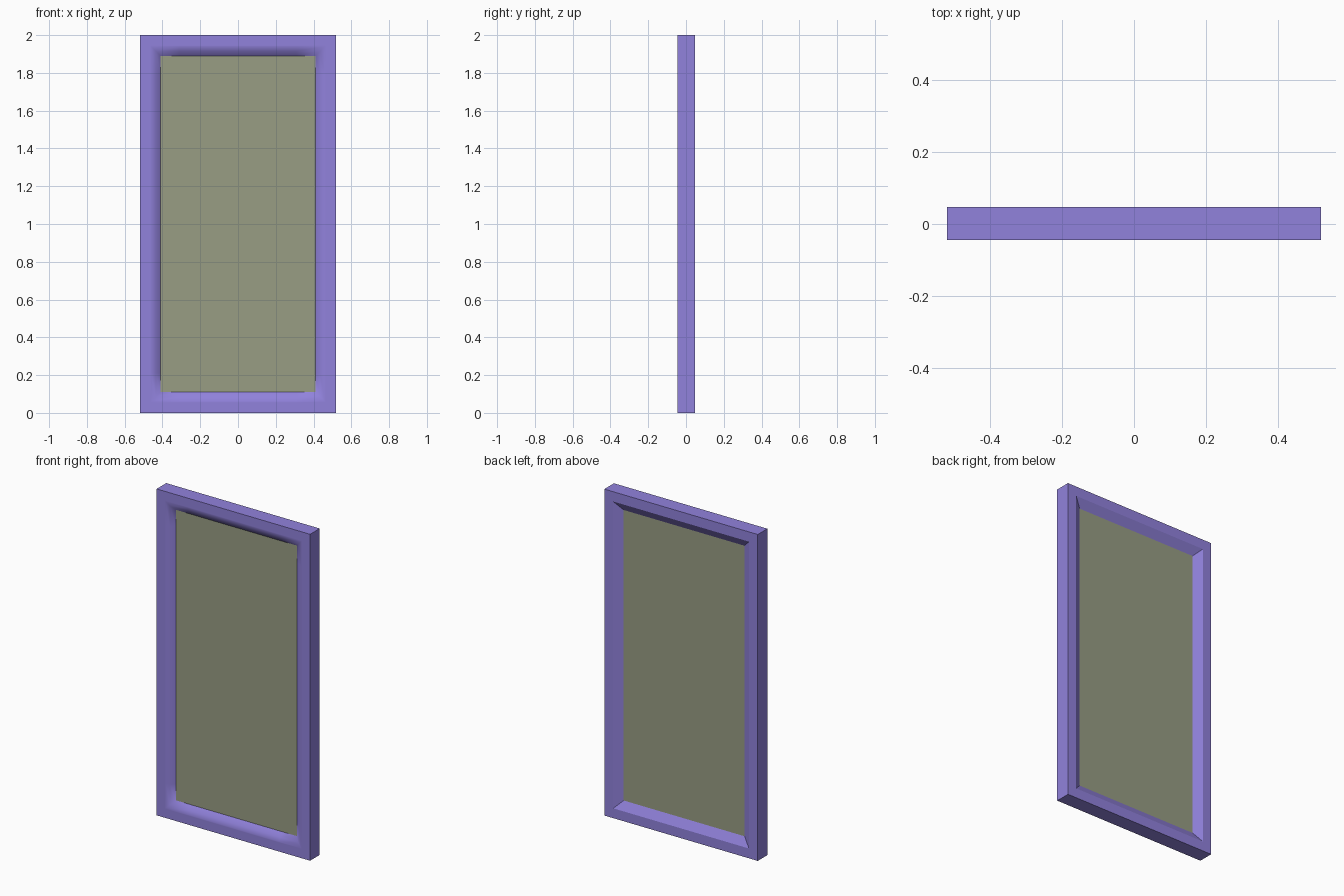
import bpy
import bmesh

HALF_W, HALF_H = 0.52, 1.0

if "Cube" in bpy.data.objects:
    bpy.data.objects.remove(bpy.data.objects["Cube"], do_unlink=True)


def make_material(name, rgb):
    mat = bpy.data.materials.new(name)
    mat.use_nodes = True
    mat.diffuse_color = (*rgb, 1)
    mat.node_tree.nodes["Principled BSDF"].inputs["Base Color"].default_value = (*rgb, 1)
    return mat


def add_object(name, bm, mat):
    bmesh.ops.recalc_face_normals(bm, faces=bm.faces)
    mesh = bpy.data.meshes.new(name)
    bm.to_mesh(mesh)
    bm.free()
    mesh.materials.append(mat)
    obj = bpy.data.objects.new(name, mesh)
    bpy.context.collection.objects.link(obj)
    return obj


def rectangle_loop(bm, inset, y):
    """Rectangle with extra stations beside each corner to keep the blend short."""
    w, h = HALF_W - inset, HALF_H - inset
    sw, sh = HALF_W - 0.21, HALF_H - 0.21
    outline = [(-w, -h), (-sw, -h), (sw, -h), (w, -h), (w, -sh), (w, sh),
               (w, h), (sw, h), (-sw, h), (-w, h), (-w, sh), (-w, -sh)]
    return [bm.verts.new((x, y, z + HALF_H)) for x, z in outline]


# Frame: soft moulding on the front, crisp chamfered recess on the back
profile = [(0, -0.045), (0.055, -0.045), (0.06, -0.045), (0.085, -0.037),
           (0.11, -0.015), (0.11, 0.018), (0.06, 0.048), (0, 0.048)]
FRONT_END = 4
bm = bmesh.new()
loops = [rectangle_loop(bm, *point) for point in profile]
count = len(loops[0])
for i, loop in enumerate(loops):
    following = loops[(i + 1) % len(loops)]
    for j in range(count):
        k = (j + 1) % count
        face = bm.faces.new((loop[j], loop[k], following[k], following[j]))
        face.smooth = i < FRONT_END
for edge in bm.edges:
    edge.smooth = all(face.smooth for face in edge.link_faces)
add_object("frame", bm, make_material("purple", (0.283, 0.223, 0.716)))

# Panel set into the frame
bm = bmesh.new()
bmesh.ops.create_cube(bm, size=1)
for v in bm.verts:
    v.co.x *= 2 * (HALF_W - 0.109)
    v.co.z = v.co.z * 2 * (HALF_H - 0.109) + HALF_H
    v.co.y = -0.015 if v.co.y < 0 else 0.018
add_object("panel", bm, make_material("olive grey", (0.314, 0.337, 0.231)))
